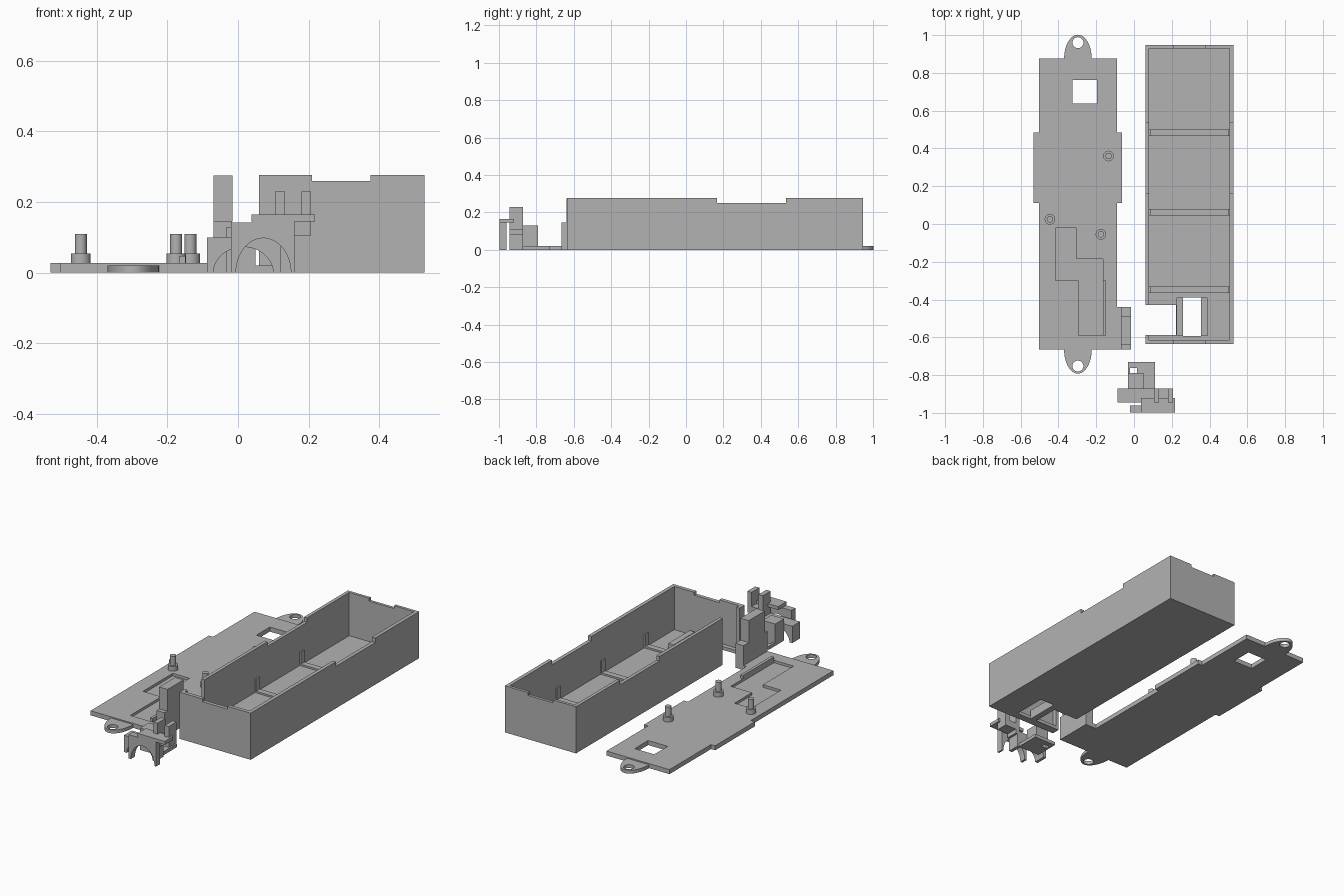
import bpy, bmesh, math
from mathutils import Matrix

cube = bpy.data.objects.get("Cube")
if cube:
    bpy.data.objects.remove(cube, do_unlink=True)

grey = bpy.data.materials.new("plain grey")
grey.use_nodes = True
grey.diffuse_color = (0.45, 0.45, 0.45, 1)
grey.node_tree.nodes["Principled BSDF"].inputs["Base Color"].default_value = (0.45, 0.45, 0.45, 1)


def prism(name, outline, low, high, upright=False):
    """Extrude an outline along z, or along y when upright (outline in x, z)."""
    bm = bmesh.new()
    place = (lambda a, b, t: (a, t, b)) if upright else (lambda a, b, t: (a, b, t))
    face = bm.faces.new([bm.verts.new(place(a, b, low)) for a, b in outline])
    moved = bmesh.ops.extrude_face_region(bm, geom=[face])["geom"]
    verts = [v for v in moved if isinstance(v, bmesh.types.BMVert)]
    bmesh.ops.translate(bm, verts=verts, vec=place(0, 0, high - low))
    bmesh.ops.recalc_face_normals(bm, faces=bm.faces)
    mesh = bpy.data.meshes.new(name)
    bm.to_mesh(mesh)
    bm.free()
    mesh.materials.append(grey)
    ob = bpy.data.objects.new(name, mesh)
    bpy.context.collection.objects.link(ob)
    return ob


def box(name, x0, x1, y0, y1, z0, z1):
    return prism(name, [(x0, y0), (x1, y0), (x1, y1), (x0, y1)], z0, z1)


def arc(cx, cy, rx, ry, start=0, end=360, steps=32):
    count = steps if end - start == 360 else steps + 1
    angles = [math.radians(start + (end - start) * i / steps) for i in range(count)]
    return [(cx + rx * math.cos(a), cy + ry * math.sin(a)) for a in angles]


def combine(ob, operation, *others):
    """Apply boolean operations and discard the helper solids."""
    for other in others:
        mod = ob.modifiers.new("boolean", "BOOLEAN")
        mod.operation, mod.solver, mod.object = operation, "EXACT", other
        bpy.context.view_layer.update()
        evaluated = ob.evaluated_get(bpy.context.evaluated_depsgraph_get())
        mesh = bpy.data.meshes.new_from_object(evaluated)
        ob.modifiers.clear()
        ob.data = mesh
        bpy.data.objects.remove(other, do_unlink=True)


# Lid plate with wider middle, square window and stepped pocket
half = [(-0.09, -0.665), (-0.09, 0.11), (-0.063, 0.11), (-0.063, 0.485), (-0.09, 0.485), (-0.09, 0.875)]
mid = -0.297
outline = half + [(2 * mid - x, y) for x, y in reversed(half)]
lid = prism("lid_plate", outline, 0, 0.027)
pocket = [(-0.415, -0.02), (-0.415, -0.3), (-0.295, -0.3), (-0.295, -0.59),
          (-0.165, -0.59), (-0.165, -0.185), (-0.305, -0.185), (-0.305, -0.02)]
combine(lid, "DIFFERENCE",
        box("window_cutter", -0.325, -0.197, 0.637, 0.763, -0.1, 0.1),
        prism("pocket_cutter", pocket, 0.012, 0.1))
box("lid_ridge", -0.165, -0.148, -0.59, -0.3, 0.02, 0.047)

# Rounded mounting ears
for name, y, hole, start in (("back_ear", 0.875, 0.96, 0), ("front_ear", -0.665, -0.752, 180)):
    ear = prism(name, arc(mid, y, 0.073, 0.127, start, start + 180), 0, 0.02)
    combine(ear, "DIFFERENCE", prism("ear_hole", arc(mid, hole, 0.029, 0.029), -0.1, 0.1))

# Stepped locating posts
for x, y in ((-0.135, 0.36), (-0.445, 0.025), (-0.175, -0.055)):
    prism("post_collar", arc(x, y, 0.028, 0.028), 0.02, 0.055)
    prism("post_pin", arc(x, y, 0.017, 0.017), 0.05, 0.11)

# Upright plug on the lid edge
box("plug_foot", -0.09, -0.07, -0.665, -0.44, 0, 0.027)
box("plug_base", -0.07, -0.017, -0.665, -0.44, 0, 0.145)
box("plug_top", -0.07, -0.015, -0.64, -0.49, 0.145, 0.275)

# Open tray with rim notches, corner gap and floor slot
tray = box("tray", 0.06, 0.528, -0.635, 0.947, 0, 0.277)
combine(tray, "DIFFERENCE",
        box("cavity_cutter", 0.08, 0.506, -0.613, 0.93, 0.02, 0.5),
        box("side_notch", 0, 0.6, 0.165, 0.535, 0.25, 0.5),
        box("end_notch", 0.21, 0.375, -0.8, 1.1, 0.26, 0.5),
        box("corner_gap", 0, 0.222, -0.587, -0.43, -0.1, 0.5),
        box("floor_slot", 0.26, 0.355, -0.592, -0.39, -0.1, 0.1))
for x in (0.225, 0.355):
    box("slot_rail", x, x + 0.035, -0.592, -0.39, 0.01, 0.055)

# Floor ribs with stubs on both side walls
for y in (0.465, 0.045, -0.365):
    box("floor_rib", 0.08, 0.506, y, y + 0.035, 0.015, 0.03)
    for x in (0.078, 0.498):
        box("rib_stub", x, x + 0.01, y, y + 0.035, 0.015, 0.1)

# Small clamp: arched front plate
front = box("arched_front_plate", -0.02, 0.16, -0.998, -0.96, 0, 0.142)
combine(front, "DIFFERENCE", prism("front_arch", arc(0.072, -0.002, 0.078, 0.1, 0, 180), -1.1, -0.9, True))

# Small clamp: arched rear plate
rear = box("arched_rear_plate", -0.088, 0.12, -0.945, -0.872, 0, 0.1)
combine(rear, "DIFFERENCE", prism("rear_arch", arc(0.015, -0.002, 0.085, 0.075, 0, 180), -1.1, -0.8, True))

# Small clamp: top bar, prongs and base
box("clamp_bar", 0.038, 0.218, -0.998, -0.92, 0.145, 0.165)
box("clamp_web", 0.04, 0.16, -0.998, -0.96, 0.14, 0.15)
box("inner_prong", 0.105, 0.133, -0.945, -0.872, 0.08, 0.23)
box("outer_prong", 0.18, 0.207, -0.945, -0.872, 0.105, 0.23)
box("prong_bridge", 0.133, 0.207, -0.945, -0.872, 0.105, 0.145)
box("clamp_block", -0.033, 0.05, -0.873, -0.79, 0, 0.13)
base = box("clamp_base", -0.033, 0.11, -0.873, -0.73, 0, 0.02)
combine(base, "DIFFERENCE", box("base_hole", -0.02, 0.017, -0.79, -0.762, -0.1, 0.1))

# Smooth only the curved walls
for ob in bpy.context.scene.objects:
    if ob.type == "MESH" and ob.name.split(".")[0] in ("post_collar", "post_pin", "back_ear", "front_ear"):
        bpy.ops.object.select_all(action="DESELECT")
        ob.select_set(True)
        bpy.context.view_layer.objects.active = ob
        bpy.ops.object.shade_smooth_by_angle()
